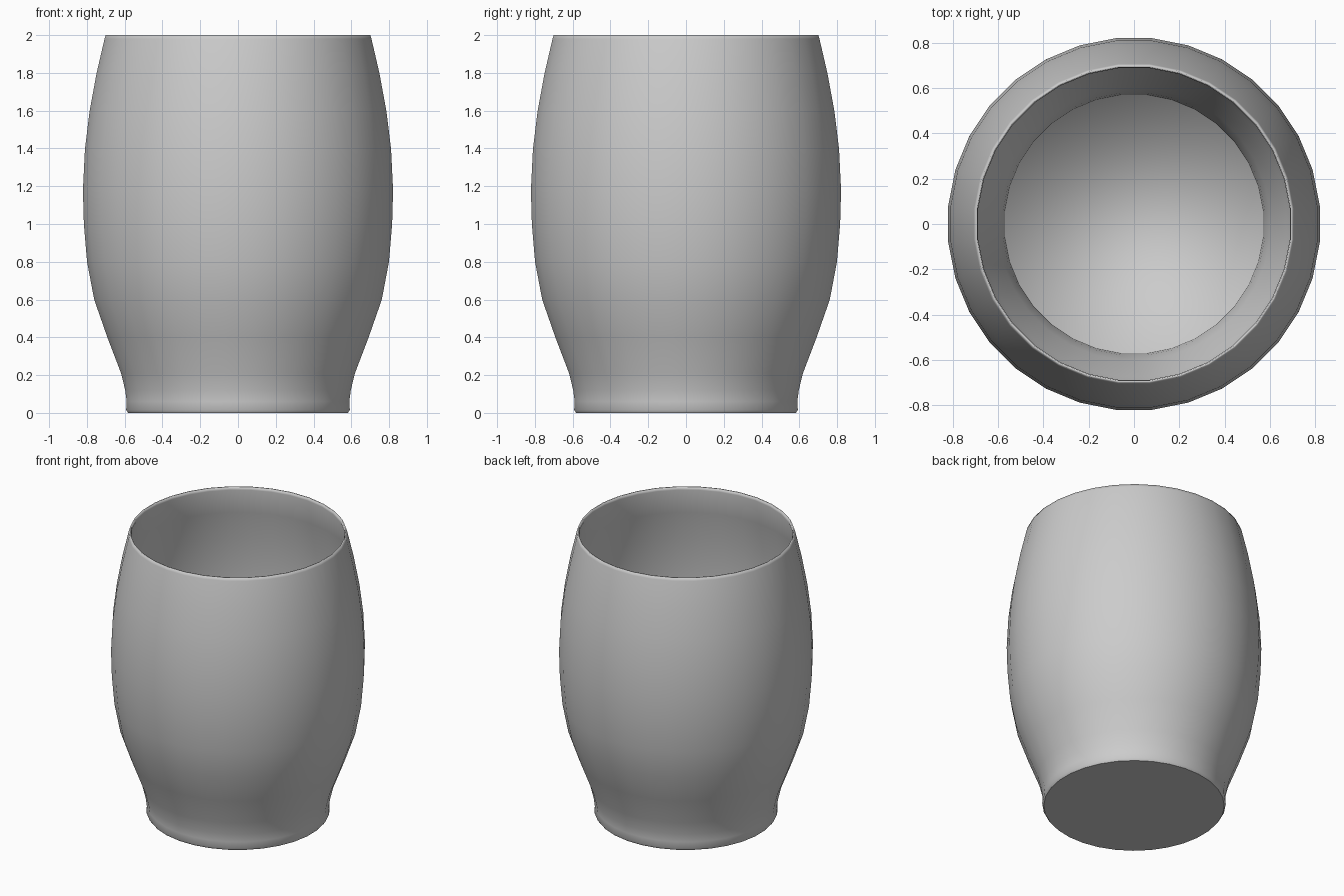
import bpy
import bmesh
from math import cos, sin, pi

cube = bpy.data.objects.get("Cube")
if cube:
    bpy.data.objects.remove(cube, do_unlink=True)

SIDES = 32
WALL = 0.018
FLOOR = 0.03

# Outer wall as (radius, height), from foot to shoulder
outer = [(0.585, 0), (0.595, 0.015), (0.592, 0.06), (0.60, 0.12),
         (0.622, 0.21), (0.695, 0.4), (0.765, 0.6), (0.803, 0.8),
         (0.82, 1.0), (0.825, 1.18), (0.814, 1.4), (0.789, 1.6),
         (0.752, 1.8), (0.71, 1.98)]
# Softened lip, then the inner wall running back down to the floor
lip = [(0.704, 2.0), (0.696, 2.0)]
inner = [(r - WALL, z) for r, z in reversed(outer) if z > FLOOR]
floor_edge = [(0.572, FLOOR)]
profile = outer + lip + inner + floor_edge


def make_ring(bm, radius, height):
    angles = [2 * pi * (i + 0.5) / SIDES for i in range(SIDES)]
    return [bm.verts.new((radius * cos(a), radius * sin(a), height)) for a in angles]


def build_cup():
    bm = bmesh.new()
    rings = [make_ring(bm, r, z) for r, z in profile]
    for low, high in zip(rings, rings[1:]):
        for i in range(SIDES):
            j = (i + 1) % SIDES
            bm.faces.new((low[i], low[j], high[j], high[i]))
    # Flat underside and inside floor
    base = bm.faces.new(list(reversed(rings[0])))
    bm.faces.new(rings[-1])
    for face in bm.faces:
        face.smooth = True
    # Crisp edge around the underside
    base.smooth = False
    for edge in base.edges:
        edge.smooth = False
    bmesh.ops.recalc_face_normals(bm, faces=bm.faces)
    mesh = bpy.data.meshes.new("cup")
    bm.to_mesh(mesh)
    bm.free()
    cup = bpy.data.objects.new("cup", mesh)
    bpy.context.collection.objects.link(cup)


build_cup()
